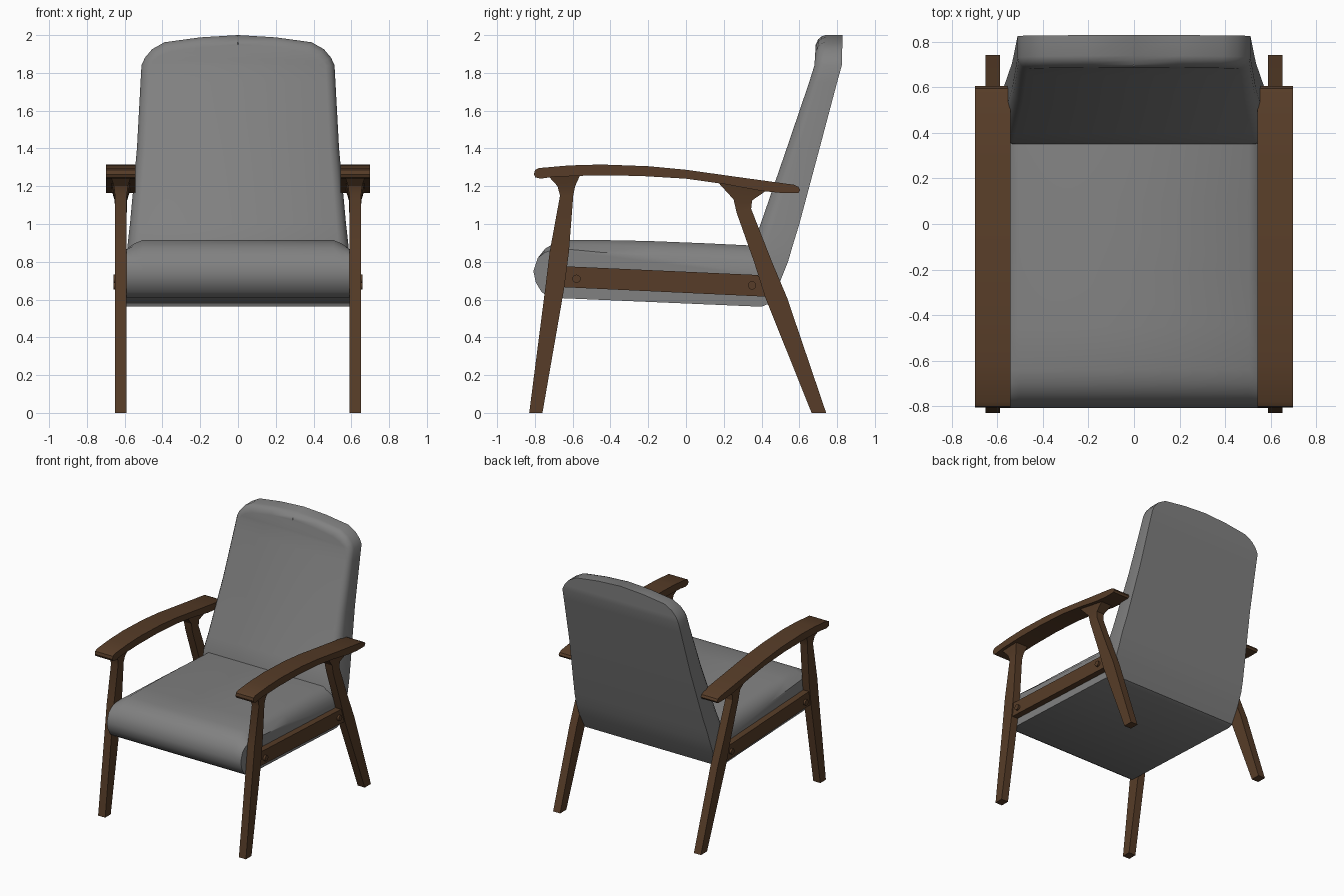
import bpy, bmesh, math

if "Cube" in bpy.data.objects:
    bpy.data.objects.remove(bpy.data.objects["Cube"])


def material(name, rgb):
    m = bpy.data.materials.new(name)
    m.diffuse_color = (*rgb, 1)
    m.use_nodes = True
    m.node_tree.nodes["Principled BSDF"].inputs["Base Color"].default_value = m.diffuse_color
    return m


wood = material("brown_wood", (0.095, 0.046, 0.021))
fabric = material("grey_fabric", (0.22, 0.22, 0.22))


def finish(name, bm, mat, angle=35, mirror=False):
    bmesh.ops.recalc_face_normals(bm, faces=bm.faces)
    me = bpy.data.meshes.new(name)
    bm.to_mesh(me)
    bm.free()
    me.shade_smooth()
    me.set_sharp_from_angle(angle=math.radians(angle))
    ob = bpy.data.objects.new(name, me)
    bpy.context.collection.objects.link(ob)
    me.materials.append(mat)
    if mirror:
        ob.modifiers.new("Mirror", 'MIRROR')


def loft(sections):
    """Skin a row of closed sections and cap both ends."""
    bm = bmesh.new()
    rings = [[bm.verts.new(p) for p in s] for s in sections]
    n = len(rings[0])
    for a, b in zip(rings, rings[1:]):
        for i in range(n):
            j = (i + 1) % n
            bm.faces.new((a[i], a[j], b[j], b[i]))
    bm.faces.new(rings[0])
    bm.faces.new(rings[-1])
    return bm


def side_prism(profile, x0, x1):
    return loft([[(x, y, z) for y, z in profile] for x in (x0, x1)])


def leg(name, rows, x=0.62):
    """Rows: left y, left z, right y, right z, half thickness."""
    finish(name, loft([[(x - h, yl, zl), (x + h, yl, zl), (x + h, yr, zr), (x - h, yr, zr)]
                       for yl, zl, yr, zr, h in rows]), wood, 25, True)


# Legs, flaring out below the armrests
leg("front_leg", [(-.83, 0, -.76, 0, .031), (-.745, .66, -.645, .66, .031),
                  (-.722, .85, -.62, .85, .031), (-.667, 1.15, -.597, 1.15, .031),
                  (-.68, 1.20, -.587, 1.20, .037), (-.73, 1.255, -.56, 1.26, .055)])
leg("rear_leg", [(.665, 0, .742, 0, .031), (.42, .61, .535, .61, .031),
                 (.36, .80, .455, .80, .031), (.268, 1.06, .345, 1.08, .031),
                 (.252, 1.13, .35, 1.125, .033), (.17, 1.22, .43, 1.18, .05)])

# Side rail and its pins
finish("side_rail", side_prism([(-.66, .666), (.43, .615), (.38, .73), (-.66, .777)], .592, .642),
       wood, 25, True)
for name, y, z in (("front_pin", -.58, .71), ("rear_pin", .35, .675)):
    ring = [(y + .022 * math.cos(k * math.pi / 8), z + .022 * math.sin(k * math.pi / 8))
            for k in range(16)]
    finish(name, side_prism(ring, .60, .658), wood, 35, True)

# Armrest
arm = [(-.805, 1.262), (-.80, 1.285), (-.78, 1.296), (-.62, 1.31), (-.45, 1.315), (-.2, 1.306),
       (0, 1.287), (.3, 1.245), (.57, 1.208), (.595, 1.197), (.605, 1.18), (.595, 1.165),
       (.5, 1.165), (.4, 1.175), (.2, 1.212), (0, 1.24), (-.25, 1.255), (-.5, 1.257),
       (-.7, 1.25), (-.77, 1.24), (-.798, 1.247)]
finish("armrest", side_prism(arm, .542, .698), wood, 30, True)

# Seat: rounded front roll, top dropping towards the sides
crown = [(.43, .575), (.45, .72), (.42, .88), (.35, .886), (.1, .898), (-.2, .91), (-.45, .915),
         (-.64, .915), (-.70, .897), (-.745, .87), (-.785, .82), (-.808, .75), (-.795, .69),
         (-.765, .64), (-.72, .61), (.40, .562)]
edge_top = {2: .80, 3: .80, 4: .815, 5: .832, 6: .85, 7: .868, 8: .865, 9: .85}
stations = []
for x, f in ((-.59, 1), (-.55, .4), (-.505, 0), (.505, 0), (.55, .4), (.59, 1)):
    stations.append([(x, y, z + f * (edge_top.get(i, z) - z)) for i, (y, z) in enumerate(crown)])
finish("seat", loft(stations), fabric, 40)

# Backrest: side profile (z, front y, back y) and outline (half width, z)
bend = [(.575, .37, .435), (.70, .355, .50), (.80, .347, .54), (.886, .352, .565),
        (1.0, .395, .60), (1.4, .533, .707), (1.75, .652, .80), (1.84, .68, .825),
        (2.0, .69, .829)]
outline = [(.587, .575), (.59, .70), (.59, .80), (.585, .886), (.572, 1.0), (.535, 1.4),
           (.516, 1.75), (.511, 1.84), (.493, 1.88), (.455, 1.925), (.39, 1.962),
           (.2, 1.988), (.002, 2.0)]
rim = [(0, 0), (0, .65), (.006, .79), (.022, .92), (.05, 1)]   # inset, depth towards the front


def depth(z, d):
    for (z0, f0, b0), (z1, f1, b1) in zip(bend, bend[1:]):
        if z <= z1 + 1e-4:
            t = (z - z0) / (z1 - z0)
            front, back = f0 + t * (f1 - f0), b0 + t * (b1 - b0)
            return back + (front - back) * d


sections = []
for hw, z in outline:
    drop = min(1, max(0, (z - 1.84) / .12))
    side = []
    for inset, d in rim:
        zz = z - inset * drop
        side.append((hw * (1 - inset / .55), depth(zz, d), zz))
    sections.append(side + [(-x, y, zz) for x, y, zz in reversed(side)])
finish("backrest", loft(sections), fabric, 40)
